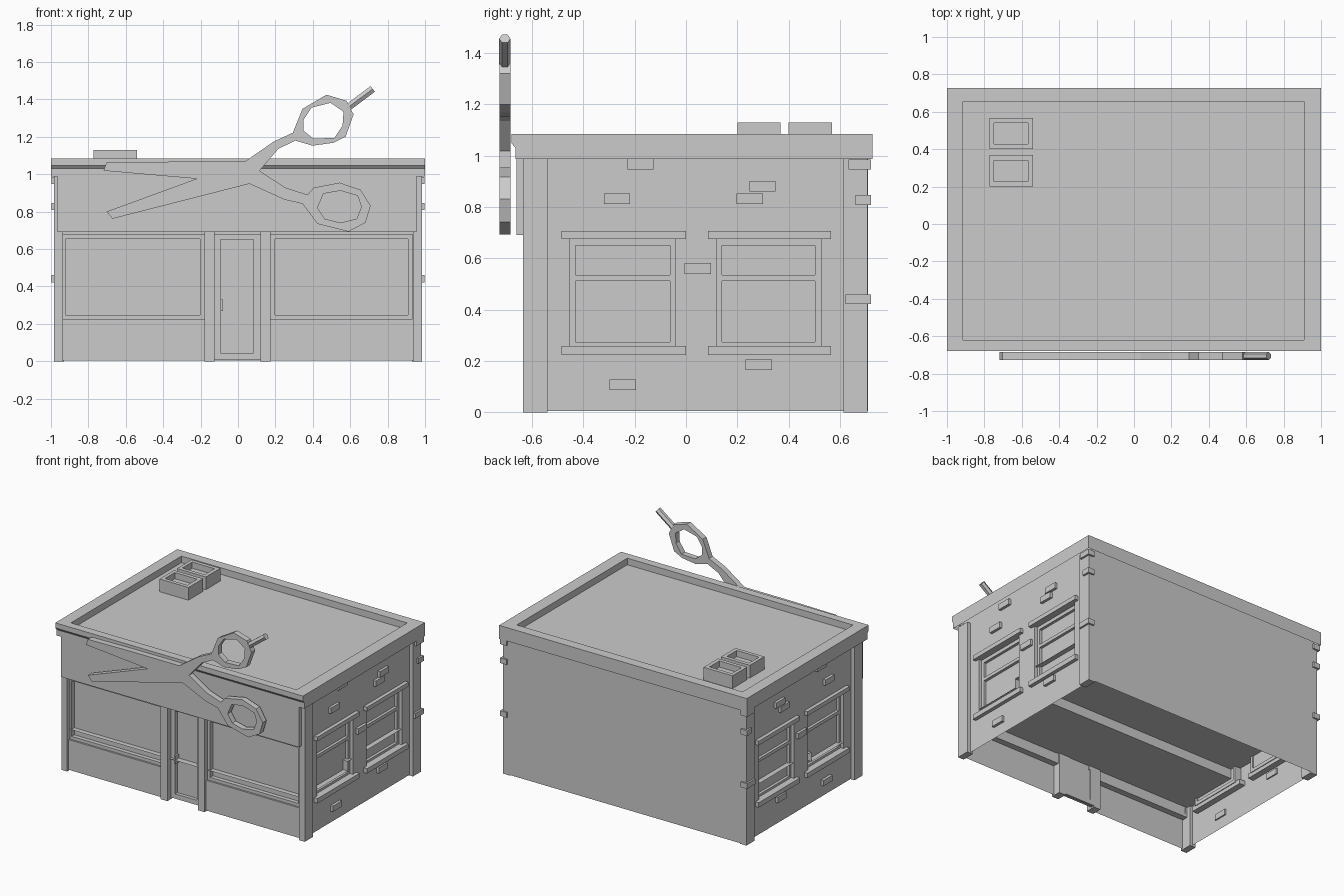
import bpy, bmesh
from math import pi
from mathutils import Vector, Matrix

if "Cube" in bpy.data.objects:
    bpy.data.objects.remove(bpy.data.objects["Cube"])


def finish(name, bm):
    bmesh.ops.recalc_face_normals(bm, faces=bm.faces)
    me = bpy.data.meshes.new(name)
    bm.to_mesh(me)
    bm.free()
    ob = bpy.data.objects.new(name, me)
    bpy.context.collection.objects.link(ob)
    return ob


def boxes(name, spans, mirror=False):
    """One object from (x0, x1, y0, y1, z0, z1) boxes, optionally mirrored in x."""
    bm = bmesh.new()
    if mirror:
        spans = spans + [(-s[1], -s[0], *s[2:]) for s in spans]
    for x0, x1, y0, y1, z0, z1 in spans:
        m = Matrix.Translation(((x0 + x1) / 2, (y0 + y1) / 2, (z0 + z1) / 2))
        m = m @ Matrix.Diagonal((x1 - x0, y1 - y0, z1 - z0, 1))
        bmesh.ops.create_cube(bm, size=1, matrix=m)
    return finish(name, bm)


def sweep(name, profile, x0, x1, closed):
    """Sweep a (y, z) profile along x."""
    bm = bmesh.new()
    a, b = ([bm.verts.new((x, y, z)) for y, z in profile] for x in (x0, x1))
    n = len(profile)
    for i in range(n if closed else n - 1):
        j = (i + 1) % n
        bm.faces.new((a[i], a[j], b[j], b[i]))
    if closed:
        bm.faces.new(a)
        bm.faces.new(b)
    return finish(name, bm)


def cut(ob, spans, mirror=False):
    cutter = boxes(ob.name + "_cutter", spans, mirror)
    mod = ob.modifiers.new("cut", 'BOOLEAN')
    mod.object, mod.operation, mod.solver = cutter, 'DIFFERENCE', 'EXACT'
    bpy.context.view_layer.objects.active = ob
    bpy.ops.object.modifier_apply(modifier=mod.name)
    bpy.data.objects.remove(cutter)


def open_faces(ob, test):
    """Delete the faces whose centre and normal pass the test."""
    bm = bmesh.new()
    bm.from_mesh(ob.data)
    gone = [f for f in bm.faces if test(f.calc_center_median(), f.normal)]
    bmesh.ops.delete(bm, geom=gone, context='FACES')
    bm.to_mesh(ob.data)
    bm.free()


def ring_front(x0, x1, z0, z1, t, y0, y1):
    """Four bars framing a rectangle on the front wall."""
    return [(x0, x0 + t, y0, y1, z0, z1), (x1 - t, x1, y0, y1, z0, z1),
            (x0 + t, x1 - t, y0, y1, z0, z0 + t), (x0 + t, x1 - t, y0, y1, z1 - t, z1)]


# Thin shell walls, open underneath, with pockets for windows and door
SHOP = [(-0.944, -0.18), (0.174, 0.933)]      # display windows, x range
SIDE = [(-0.453, -0.04), (0.118, 0.525)]      # side windows, y range
walls = boxes("walls", [(-0.955, 0.955, -0.615, 0.708, 0.005, 1.03)])
cut(walls, [(a, b, -0.7, -0.572, 0.225, 0.677) for a, b in SHOP]
    + [(-0.126, 0.12, -0.7, -0.565, -0.1, 0.677)])
cut(walls, [(0.912, 1.1, a, b, 0.25, 0.685) for a, b in SIDE], True)
open_faces(walls, lambda c, n: abs(n.z) > 0.9 and (c.z < 0.02 or c.z > 1.0))

# Stepped inner floor seen through the open base
sweep("inner_floor", [(-0.61, 0.30), (-0.09, 0.30), (-0.09, 0.37), (0.705, 0.37)],
      -0.95, 0.95, False)

# Corner and door pilasters
boxes("corner_pilasters", [(0.936, 0.983, -0.634, -0.54, 0, 0.99),
                           (0.93, 0.983, 0.613, 0.707, 0, 0.99)], True)
boxes("door_pilasters", [(-0.18, -0.126, -0.634, -0.56, 0, 0.70),
                         (0.12, 0.174, -0.634, -0.56, 0, 0.70)])

# Sign board
boxes("sign_board", [(-0.965, 0.955, -0.66, -0.61, 0.692, 0.99)])

# Shop window frames
boxes("shop_window_frames", [b for x0, x1 in SHOP
      for b in ring_front(x0, x1, 0.225, 0.677, 0.023, -0.602, -0.57)])

# Door frame and handle
boxes("door_frame", [(-0.126, -0.094, -0.59, -0.56, 0.01, 0.677),
                     (0.083, 0.12, -0.59, -0.56, 0.01, 0.677),
                     (-0.094, 0.083, -0.59, -0.56, 0.01, 0.045),
                     (-0.094, 0.083, -0.59, -0.56, 0.65, 0.677)])
boxes("door_handle", [(-0.094, -0.081, -0.605, -0.56, 0.27, 0.33)])

# Side windows: sashes, sills and lintels
sash, ledge = [], []
for a, b in SIDE:
    x0, x1 = 0.905, 0.932
    sash += [(x0, x1, a, a + 0.022, 0.25, 0.685), (x0, x1, b - 0.022, b, 0.25, 0.685)]
    sash += [(x0, x1, a + 0.022, b - 0.022, z0, z1)
             for z0, z1 in ((0.25, 0.275), (0.512, 0.536), (0.65, 0.685))]
    ledge += [(0.91, 0.982, a - 0.032, b + 0.04, z0, z1)
              for z0, z1 in ((0.223, 0.258), (0.676, 0.707))]
boxes("side_window_sashes", sash, True)
boxes("sills_and_lintels", ledge, True)

# Scattered raised bricks on the side walls and back corners
BRICKS = [(-0.228, 0.947), (-0.32, 0.811), (0.247, 0.86), (0.197, 0.811),
          (-0.005, 0.54), (0.232, 0.165), (-0.297, 0.087)]
boxes("side_bricks", [(0.945, 0.975, y, y + 0.102, z, z + 0.042) for y, z in BRICKS], True)
boxes("corner_bricks", [(0.945, 0.997, y, 0.72, z, z + 0.038)
                        for y, z in ((0.633, 0.947), (0.66, 0.808), (0.622, 0.422))], True)

# Roof cornice: stepped front profile, sunken deck, hollow underneath
roof = sweep("roof_cornice", [(-0.679, 1.085), (-0.679, 1.048), (-0.664, 1.03), (-0.664, 0.987),
                              (0.727, 0.987), (0.727, 1.085)], -1, 1, True)
cut(roof, [(-0.915, 0.908, -0.62, 0.655, 1.037, 1.2)])
open_faces(roof, lambda c, n: n.z < -0.9 and c.z < 1.0)

# Roof vents with sunken tops
vents = boxes("roof_vents", [(-0.773, -0.54, y, y + 0.168, 1.037, 1.13) for y in (0.2, 0.4)])
cut(vents, [(-0.748, -0.568, y + 0.027, y + 0.14, 1.085, 1.2) for y in (0.2, 0.4)])

# Scissors sign: flat outline with two finger holes
outline = [(.293, 1.222), (.345, 1.35), (.473, 1.425), (.58, 1.393), (.618, 1.32), (.575, 1.2),
           (.51, 1.168), (.398, 1.153), (.307, 1.18), (.216, 1.136), (.115, 1.019), (.25, .93),
           (.372, .89), (.404, .928), (.543, .955), (.655, .917), (.709, .832), (.682, .741),
           (.591, .693), (.425, .735), (.345, .842), (.249, .864), (.061, .949), (-.671, .762),
           (-.703, .8), (-.222, .976), (-.719, 1.019), (-.703, 1.062), (-.36, 1.067),
           (.035, 1.067), (.19, 1.174)]
upper_hole = [(.393, 1.356), (.495, 1.382), (.564, 1.334), (.559, 1.259), (.516, 1.195),
              (.404, 1.19), (.35, 1.233), (.35, 1.291)]
lower_hole = [(.457, .896), (.548, .912), (.639, .885), (.66, .826), (.634, .762),
              (.548, .741), (.463, .762), (.425, .82)]
cu = bpy.data.curves.new("scissors_sign", 'CURVE')
cu.dimensions, cu.fill_mode, cu.extrude = '2D', 'BOTH', 0.0215
for pts in (outline, upper_hole, lower_hole):
    sp = cu.splines.new('POLY')
    sp.points.add(len(pts) - 1)
    for p, (x, z) in zip(sp.points, pts):
        p.co = (x, z, 0, 1)
    sp.use_cyclic_u, sp.use_smooth = True, False
scissors = bpy.data.objects.new("scissors_sign", cu)
scissors.matrix_world = Matrix.Translation((0, -0.7055, 0)) @ Matrix.Rotation(pi / 2, 4, 'X')
bpy.context.collection.objects.link(scissors)
bpy.context.view_layer.objects.active = scissors
scissors.select_set(True)
bpy.ops.object.convert(target='MESH')
bpy.ops.object.shade_flat()

# Finger rest: six-sided peg on the upper ring
a, b = Vector((0.585, -0.7055, 1.355)), Vector((0.72, -0.7055, 1.456))
bm = bmesh.new()
bmesh.ops.create_cone(bm, cap_ends=True, segments=6, radius1=0.022, radius2=0.022,
                      depth=(b - a).length, matrix=Matrix.Translation((a + b) / 2)
                      @ (b - a).to_track_quat('Z', 'Y').to_matrix().to_4x4()
                      @ Matrix.Rotation(pi / 6, 4, 'Z'))
finish("finger_rest", bm)
